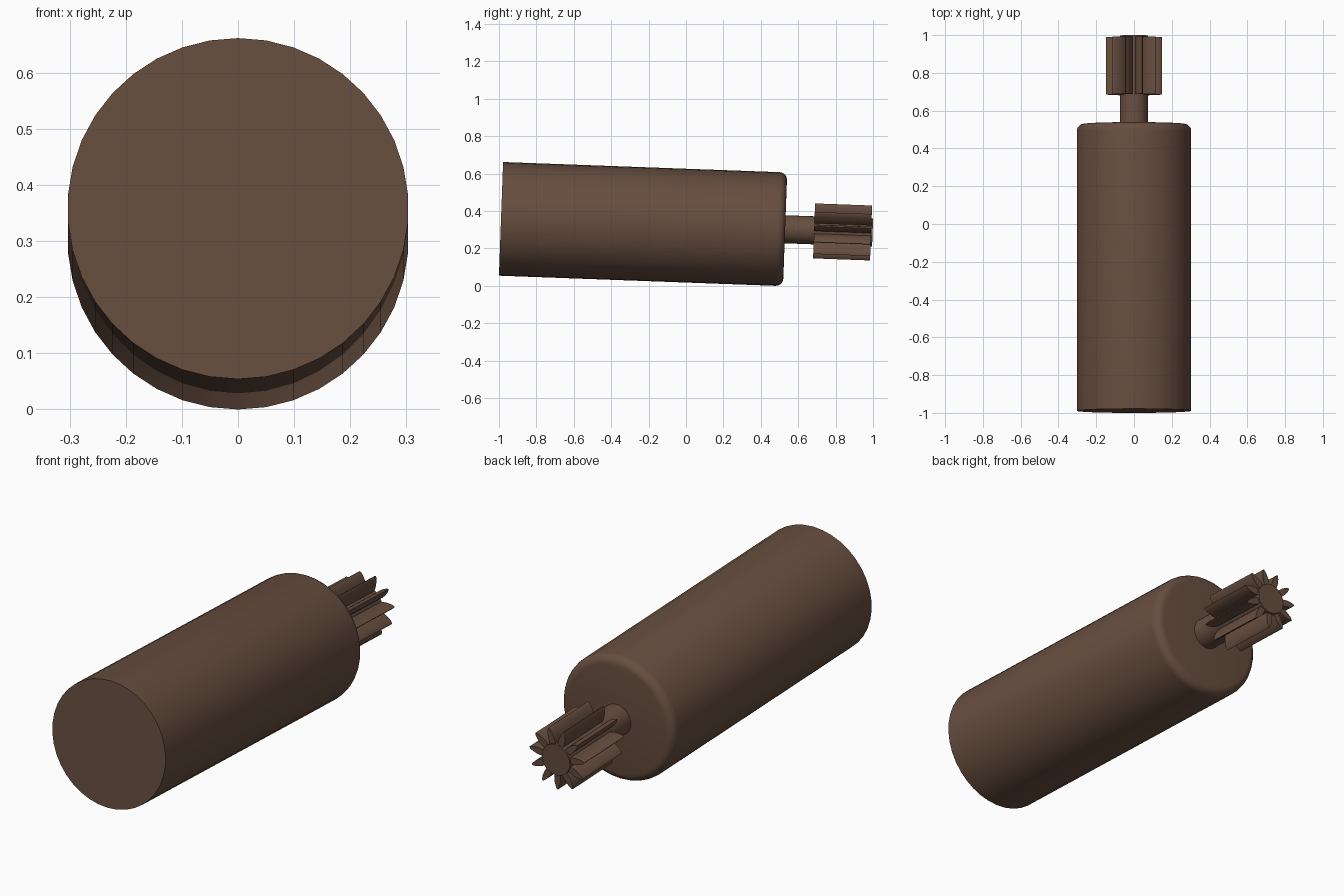
import bpy, bmesh
from math import sin, cos, pi, radians

if "Cube" in bpy.data.objects:
    bpy.data.objects.remove(bpy.data.objects["Cube"])

TILT = radians(-2.1)
ORIGIN = (0, -0.989, 0.358)

brown = bpy.data.materials.new("brown")
brown.diffuse_color = (0.135, 0.076, 0.05, 1)
brown.use_nodes = True
brown.node_tree.nodes["Principled BSDF"].inputs["Base Color"].default_value = brown.diffuse_color


def finish(name, bm):
    bmesh.ops.recalc_face_normals(bm, faces=bm.faces)
    mesh = bpy.data.meshes.new(name)
    bm.to_mesh(mesh)
    bm.free()
    mesh.materials.append(brown)
    ob = bpy.data.objects.new(name, mesh)
    bpy.context.collection.objects.link(ob)
    ob.location = ORIGIN
    ob.rotation_euler = (TILT, 0, 0)
    bpy.ops.object.select_all(action='DESELECT')
    ob.select_set(True)
    bpy.context.view_layer.objects.active = ob
    bpy.ops.object.shade_smooth_by_angle(angle=radians(35))
    return ob


def stack(name, rings):
    """Join successive outlines [(y, [(x, z), ...]), ...] and cap both ends."""
    bm = bmesh.new()
    loops = [[bm.verts.new((x, y, z)) for x, z in pts] for y, pts in rings]
    n = len(loops[0])
    for a, b in zip(loops, loops[1:]):
        for i in range(n):
            j = (i + 1) % n
            bm.faces.new((a[i], a[j], b[j], b[i]))
    bm.faces.new(loops[0])
    bm.faces.new(loops[-1])
    return finish(name, bm)


def circle(r, n):
    return [(r * sin(2 * pi * i / n), r * cos(2 * pi * i / n)) for i in range(n)]


# Motor body: 38-sided cylinder with a rounded rear rim
R, LENGTH, RIM = 0.304, 1.52, 0.04
body = [(0, circle(R, 38))]
for k in range(6):
    a = k / 5 * pi / 2
    body.append((LENGTH - RIM + RIM * sin(a), circle(R - RIM + RIM * cos(a), 38)))
stack("motor_body", body)

# Shaft running through the pinion
stack("shaft", [(1.50, circle(0.075, 32)), (1.988, circle(0.075, 32))])

# Pinion: eleven slender pointed teeth, one pointing straight down
TEETH = 11
half = [(0.073, 0.014), (0.09, 0.0165), (0.11, 0.0155), (0.13, 0.011), (0.143, 0.006)]
tooth = [(r, -w) for r, w in half] + [(0.15, 0)] + [(r, w) for r, w in reversed(half)]
outline = []
for i in range(TEETH):
    a = -pi / 2 + 2 * pi * i / TEETH
    outline += [(r * cos(a) - w * sin(a), r * sin(a) + w * cos(a)) for r, w in tooth]
stack("pinion_gear", [(1.675, outline), (1.98, outline)])
